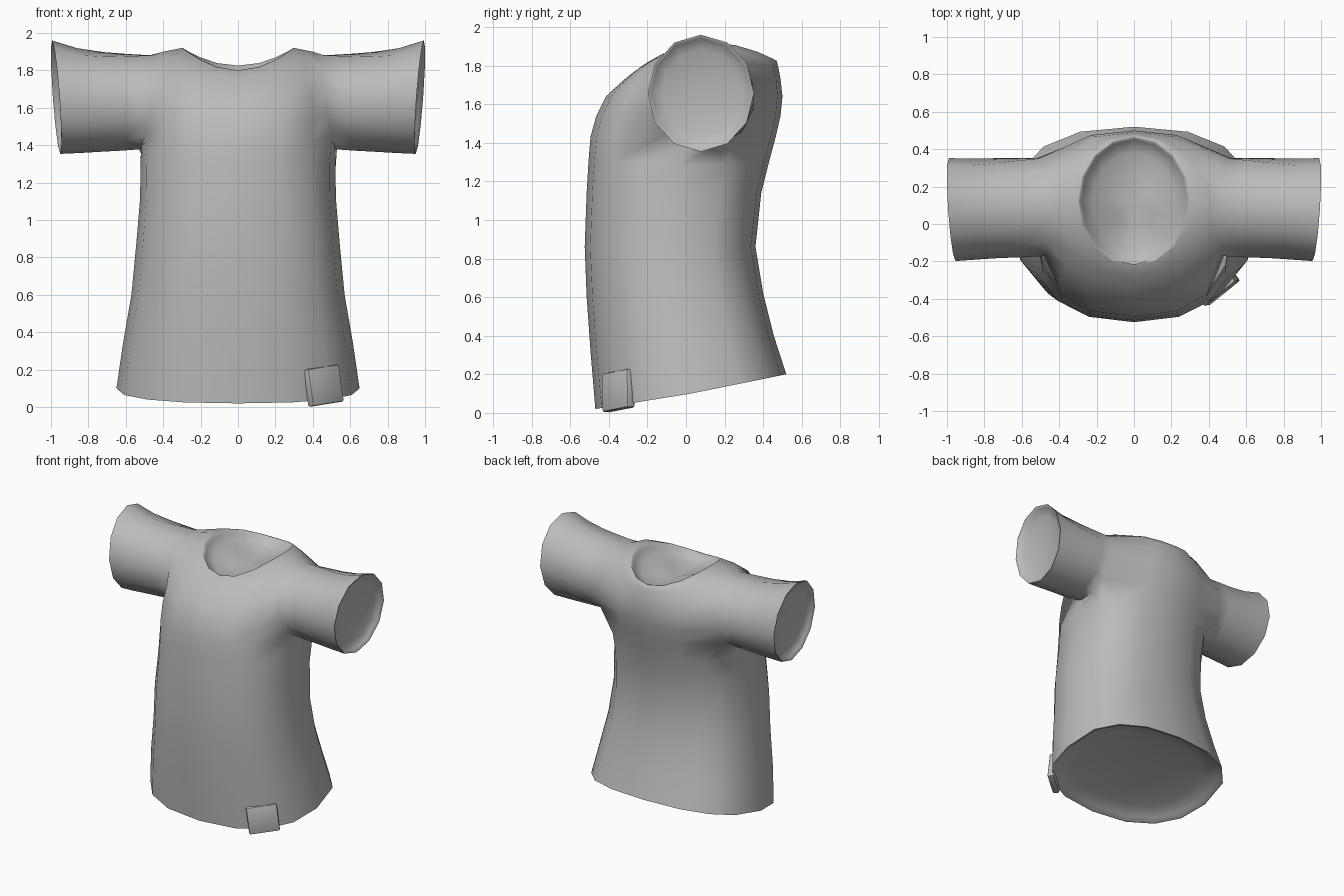
import bpy, bmesh
from math import sin, cos, radians, copysign
from mathutils import Matrix, Vector

cube = bpy.data.objects.get("Cube")
if cube:
    bpy.data.objects.remove(cube)

grey = bpy.data.materials.new("plain grey cloth")
grey.use_nodes = True
grey.diffuse_color = (0.5, 0.5, 0.5, 1)
grey.node_tree.nodes["Principled BSDF"].inputs["Base Color"].default_value = (0.5, 0.5, 0.5, 1)


def finish(name, bm, sharp):
    mesh = bpy.data.meshes.new(name)
    bm.to_mesh(mesh)
    bm.free()
    mesh.materials.append(grey)
    ob = bpy.data.objects.new(name, mesh)
    bpy.context.collection.objects.link(ob)
    bpy.ops.object.select_all(action='DESELECT')
    ob.select_set(True)
    bpy.context.view_layer.objects.active = ob
    bpy.ops.object.shade_smooth_by_angle(angle=radians(sharp))


COLS = 16
# torso rings: half width, front y, back y, front z, side z, back z, roundness, z curve
RINGS = [
    (0.65, -0.47, 0.52, 0.02, 0.10, 0.20, 0.85, 1),
    (0.615, -0.495, 0.455, 0.32, 0.34, 0.40, 0.85, 1),
    (0.57, -0.515, 0.40, 0.60, 0.60, 0.62, 0.85, 1),
    (0.545, -0.525, 0.36, 0.86, 0.86, 0.86, 0.85, 1),
    (0.523, -0.515, 0.39, 1.14, 1.12, 1.14, 0.85, 1),
    (0.522, -0.505, 0.43, 1.31, 1.28, 1.30, 0.85, 1),
    (0.53, -0.495, 0.465, 1.43, 1.40, 1.43, 0.85, 1),
    (0.535, -0.465, 0.49, 1.54, 1.54, 1.54, 0.85, 1),
    (0.535, -0.415, 0.50, 1.64, 1.68, 1.64, 0.87, 1),
    (0.50, -0.335, 0.49, 1.715, 1.86, 1.73, 0.9, 1.5),
    (0.40, -0.28, 0.48, 1.76, 1.90, 1.785, 1, 2),
    (0.30, -0.225, 0.47, 1.80, 1.92, 1.825, 1, 2),
]
LOW, TOP = 6, 9          # rings that border the armholes
FRONT, BACK = -1, 2      # columns that border the armholes


def power(v, p):
    return copysign(abs(v) ** p, v)


def ring_point(ring, k):
    w, yf, yb, zf, zs, zb, p, zp = ring
    t = radians(k * 360 / COLS)
    back = sin(t) > 0
    # the back is squarer than the front
    c, s = power(cos(t), p), power(sin(t), p * 0.82 if back and p < 1 else p)
    z_end = zb if back else zf
    return (w * c, (yf + yb) / 2 + (yb - yf) / 2 * s, zs + (z_end - zs) * abs(s) ** zp)


def column(side, k):
    return (k if side > 0 else COLS // 2 - k) % COLS


def skin(bm, a, b):
    n = len(a)
    for i in range(n):
        j = (i + 1) % n
        bm.faces.new((a[i], a[j], b[j], b[i]))


# dish that closes an opening: share of depth, share of radius
DISH = [(0.0, 0.98), (0.3, 0.94), (0.6, 0.75), (0.9, 0.4)]


def close_opening(bm, loop, depth):
    depth = Vector(depth)
    rim = [v.co.copy() for v in loop]
    mid = sum(rim, Vector()) / len(rim)
    for u, f in DISH:
        new = [bm.verts.new(mid + (co - mid) * f + depth * u) for co in rim]
        skin(bm, loop, new)
        loop = new
    tip = bm.verts.new(mid + depth)
    for i, v in enumerate(loop):
        bm.faces.new((v, loop[(i + 1) % len(loop)], tip))


# armhole border as (ring, column), with angles round the sleeve
BORDER = [(LOW, k) for k in range(FRONT, BACK + 1)]
BORDER += [(r, BACK) for r in range(LOW + 1, TOP)]
BORDER += [(TOP, k) for k in range(BACK, FRONT - 1, -1)]
BORDER += [(r, FRONT) for r in range(TOP - 1, LOW, -1)]
ANGLES = [-120 + 30 * i for i in range(len(BORDER))]

# sleeve sections: x, slant to top, slant to back, centre y, centre z, y radius, z radius, twist
SLEEVE = [
    (0.495, -0.03, 0.02, 0.09, 1.63, 0.27, 0.26, -15),
    (0.60, -0.01, 0.0, 0.088, 1.63, 0.27, 0.262, -10),
    (0.72, 0.0, 0.0, 0.085, 1.632, 0.268, 0.267, -5),
    (0.85, 0.01, 0.01, 0.08, 1.639, 0.27, 0.28, 0),
    (0.972, 0.022, 0.018, 0.077, 1.657, 0.275, 0.303, 0),
]


def sleeve_point(side, section, angle):
    x, up, back, cy, cz, ry, rz, twist = section
    a = radians(angle + twist)
    return (side * (x + up * sin(a) + back * cos(a)), cy + ry * cos(a), cz + rz * sin(a))


# torso grid with the armholes left open
bm = bmesh.new()
grid = [[bm.verts.new(ring_point(r, k)) for k in range(COLS)] for r in RINGS]
holes = {(r, column(side, k if side > 0 else k + 1))
         for r in range(LOW, TOP) for k in range(FRONT, BACK) for side in (1, -1)}
for r in range(len(RINGS) - 1):
    for k in range(COLS):
        if (r, k) not in holes:
            n = (k + 1) % COLS
            bm.faces.new((grid[r][k], grid[r][n], grid[r + 1][n], grid[r + 1][k]))

# sleeves grown from the armhole borders
for side in (1, -1):
    loop = [grid[r][column(side, k)] for r, k in BORDER]
    for v, a in zip(loop, ANGLES):
        v.co = sleeve_point(side, SLEEVE[0], a)
    for section in SLEEVE[1:]:
        new = [bm.verts.new(sleeve_point(side, section, a)) for a in ANGLES]
        skin(bm, loop, new)
        loop = new
    close_opening(bm, loop, (-side * 0.06, 0, 0))

# hem and neck openings
close_opening(bm, grid[0], (0, 0, 0.08))
close_opening(bm, grid[-1], (0, 0, -0.11))

bmesh.ops.delete(bm, geom=[v for v in bm.verts if not v.link_faces], context='VERTS')
bmesh.ops.recalc_face_normals(bm, faces=bm.faces)
finish("shirt", bm, 75)

# folded tag over the hem
bm = bmesh.new()
bmesh.ops.create_cube(bm, size=1, matrix=Matrix.Diagonal((0.215, 0.05, 0.2, 1)))
bmesh.ops.bevel(bm, geom=bm.edges[:], offset=0.01, segments=2, affect='EDGES', profile=0.5)
bm.transform(Matrix.Translation((0.457, -0.352, 0.115)) @ Matrix.Rotation(radians(39), 4, 'Z')
             @ Matrix.Rotation(radians(-7), 4, 'Y') @ Matrix.Rotation(radians(-4), 4, 'X'))
finish("hem_tag", bm, 40)
